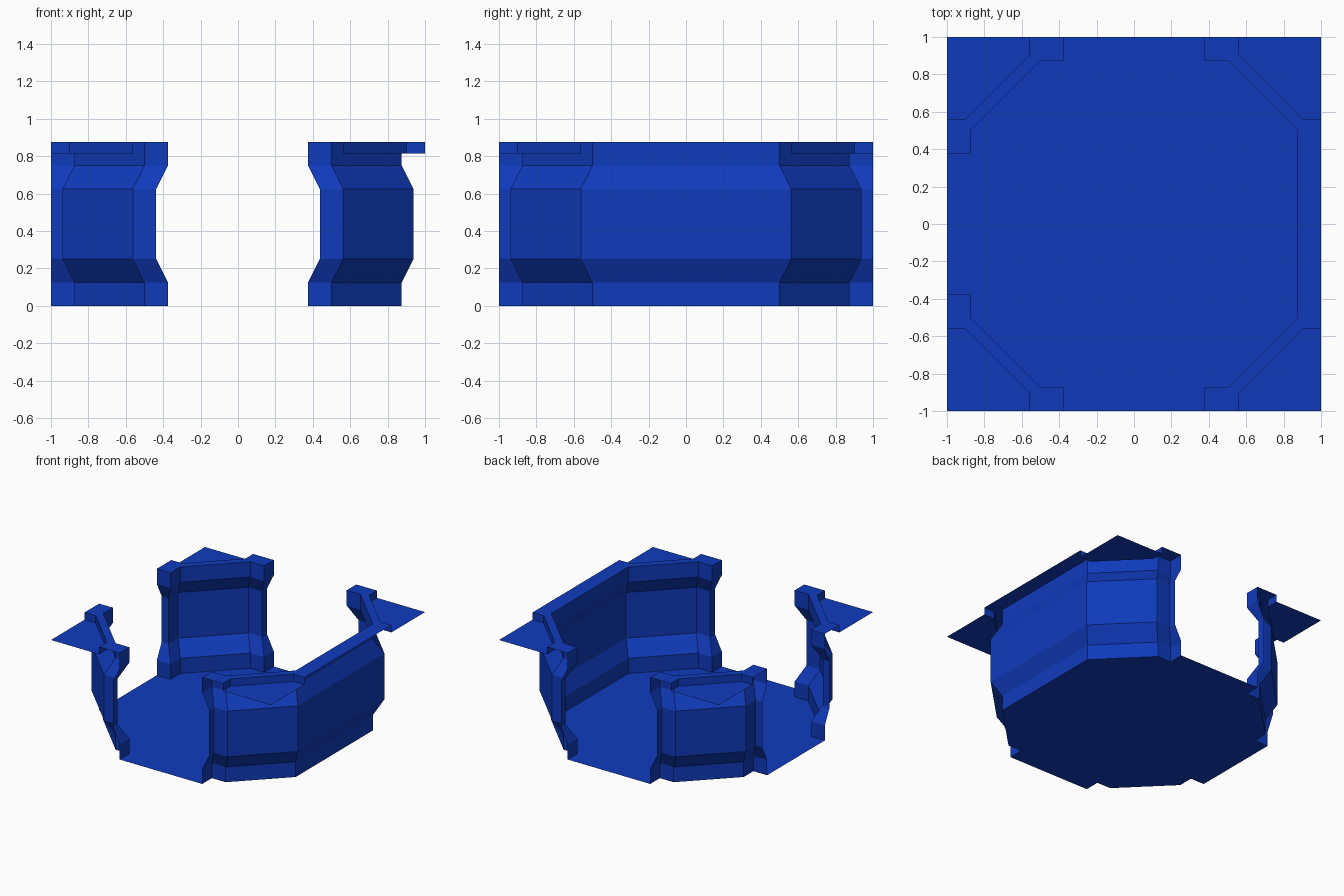
import bpy
import bmesh

if "Cube" in bpy.data.objects:
    bpy.data.objects.remove(bpy.data.objects["Cube"], do_unlink=True)

blue = bpy.data.materials.new("deep_blue")
blue.use_nodes = True
color = (0.005, 0.043, 0.5, 1)
blue.diffuse_color = color
blue.node_tree.nodes["Principled BSDF"].inputs["Base Color"].default_value = color

TOP, LEDGE, BULGE = 0.875, 0.815, 0.0625
# Wall section: outward offset and height
PROFILE = [(0, 0), (0, 0.125), (BULGE, 0.25), (BULGE, 0.625), (0, 0.75), (0, TOP)]


def finish(name, bm):
    mesh = bpy.data.meshes.new(name)
    bm.to_mesh(mesh)
    bm.free()
    mesh.materials.append(blue)
    obj = bpy.data.objects.new(name, mesh)
    bpy.context.collection.objects.link(obj)


def sheet(name, rows, flip):
    """Skin a surface between equally long rows of points."""
    bm = bmesh.new()
    grid = [[bm.verts.new(p) for p in row] for row in rows]
    for low, high in zip(grid, grid[1:]):
        for i in range(len(low) - 1):
            face = bm.faces.new((low[i], low[i + 1], high[i + 1], high[i]))
            if flip:
                face.normal_flip()
    finish(name, bm)


def plate(name, outline, z):
    """Flat polygon facing up."""
    bm = bmesh.new()
    face = bm.faces.new([bm.verts.new((x, y, z)) for x, y in outline])
    face.normal_update()
    if face.normal.z < 0:
        face.normal_flip()
    finish(name, bm)


def corner_path(sx, sy, d):
    """Plan of one corner wall: doorway jamb, diagonal, optional second jamb."""
    path = [(0.375 + d, 1), (0.375 + d, 0.875 + d), (0.5 + d, 0.875 + d),
            (0.875 + d, 0.5 + d)]
    if sx < 0:
        path += [(0.875 + d, 0.375 + d), (1, 0.375 + d)]
    return [(sx * x, sy * y) for x, y in path]


# Corner walls, rims, steps and ledges
for sx, sy, where in ((1, -1, "front_left"), (-1, -1, "front_right"),
                      (1, 1, "back_left"), (-1, 1, "back_right")):
    mirrored = sx * sy < 0
    sheet(where + "_wall",
          [[(x, y, z) for x, y in corner_path(sx, sy, d)] for d, z in PROFILE],
          mirrored)

    edge = [(sx * x, sy * y) for x, y in
            ((1, 0.5625), (0.9, 0.5625), (0.5625, 0.9), (0.5625, 1))]
    outer = edge if sx < 0 else edge[1:]
    plate(where + "_rim", corner_path(sx, sy, 0) + outer, TOP)
    sheet(where + "_step", [[(x, y, z) for x, y in edge] for z in (LEDGE, TOP)],
          mirrored)
    plate(where + "_ledge", edge + [(sx, sy)], LEDGE)

# Closed side wall with its rim
sheet("side_wall",
      [[(0.875 + d, s * (0.5 + d), z) for s in (1, -1)] for d, z in PROFILE], False)
half = [(0.875, 0.5), (0.9, 0.5625), (1, 0.5625)]
plate("side_wall_rim", half + [(x, -y) for x, y in reversed(half)], TOP)

# Floor follows the foot of the walls and runs out through the doorways
floor = (corner_path(1, 1, 0) + corner_path(1, -1, 0)[::-1]
         + corner_path(-1, -1, 0) + corner_path(-1, 1, 0)[::-1])
plate("floor", floor, 0)
